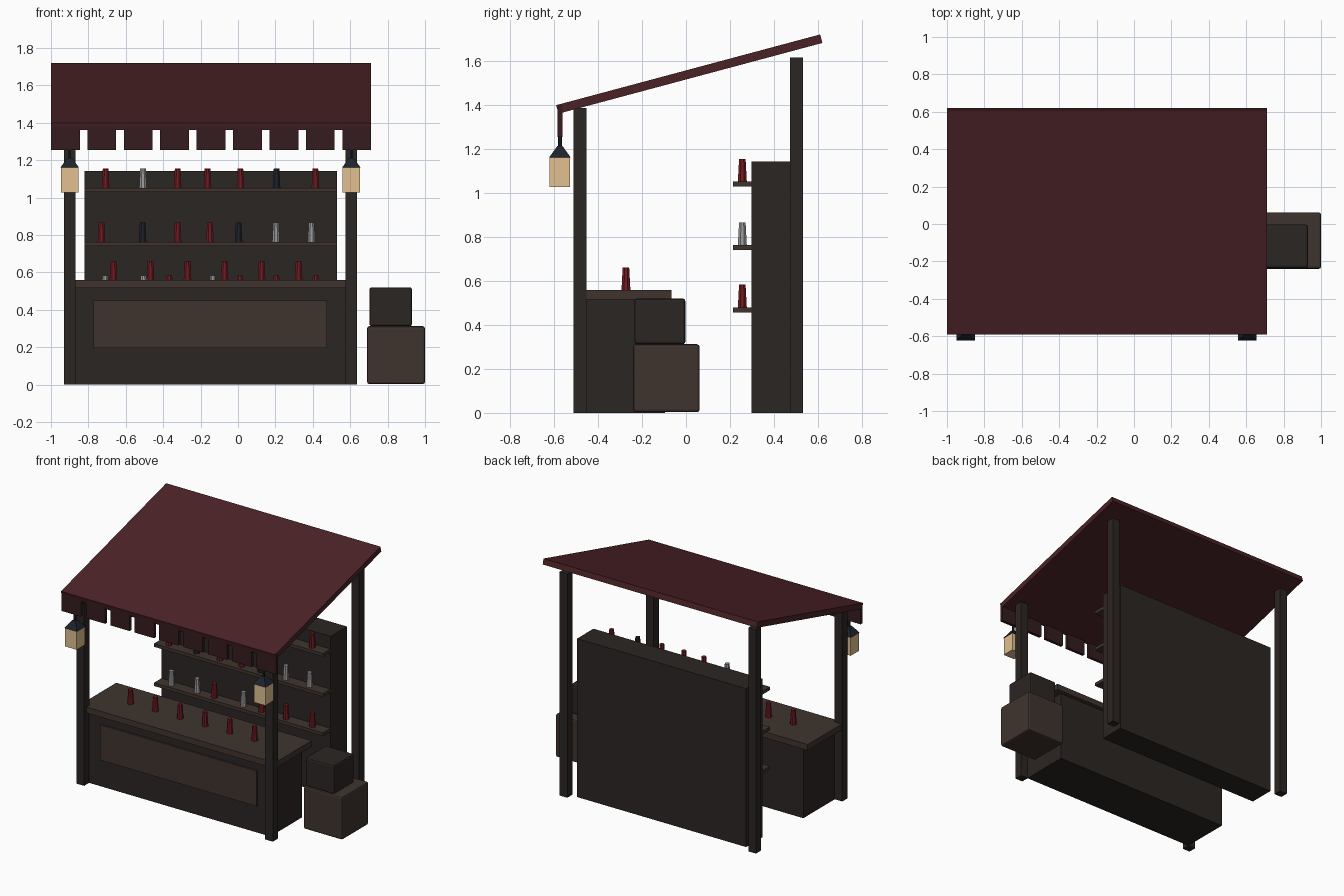
import bpy
import math

if "Cube" in bpy.data.objects:
    bpy.data.objects.remove(bpy.data.objects["Cube"])


def material(name, rgb):
    m = bpy.data.materials.new(name)
    m.diffuse_color = (*rgb, 1)
    m.use_nodes = True
    m.node_tree.nodes["Principled BSDF"].inputs["Base Color"].default_value = m.diffuse_color
    return m


DARK = material("dark_wood", (0.024, 0.019, 0.017))
BROWN = material("brown_wood", (0.05, 0.034, 0.027))
CLOTH = material("roof_cloth", (0.07, 0.016, 0.019))
TRIM = material("trim_cloth", (0.035, 0.012, 0.014))
RED = material("red_glass", (0.17, 0.011, 0.015))
GREY = material("grey_glass", (0.33, 0.33, 0.33))
NAVY = material("navy_metal", (0.013, 0.017, 0.026))
GLOW = material("lantern_glow", (0.75, 0.53, 0.28))


def box(name, x, y, z, mat, bevel=0):
    """Box from (min, max) ranges on each axis."""
    bpy.ops.mesh.primitive_cube_add(
        size=1, location=[(a + b) / 2 for a, b in (x, y, z)])
    ob = bpy.context.object
    ob.name = name
    ob.scale = [b - a for a, b in (x, y, z)]
    bpy.ops.object.transform_apply(location=False, rotation=False, scale=True)
    ob.data.materials.append(mat)
    if bevel:
        mod = ob.modifiers.new("bevel", 'BEVEL')
        mod.width = bevel
        mod.segments = 2
    return ob


def cone(name, x, y, z0, z1, r0, r1, sides, mat, turn=0):
    bpy.ops.mesh.primitive_cone_add(
        vertices=sides, radius1=r0, radius2=r1, depth=z1 - z0,
        location=(x, y, (z0 + z1) / 2), rotation=(0, 0, turn))
    ob = bpy.context.object
    ob.name = name
    ob.data.materials.append(mat)
    return ob


# Sloped roof
roof = box("roof", (-1.0, 0.71), (-0.606, 0.636), (1.52, 1.56), CLOTH)
roof.rotation_euler.x = math.radians(15)

# Valance flaps along the front edge
for i in range(9):
    x = -0.923 + i * 0.1947
    box("valance_flap", (x - 0.077, x + 0.077), (-0.584, -0.562), (1.255, 1.40), TRIM)

# Posts and hanging lanterns
for x in (-0.90, 0.606):
    box("front_post", (x - 0.03, x + 0.03), (-0.512, -0.453), (0, 1.385), DARK)
    box("back_post", (x - 0.03, x + 0.03), (0.472, 0.531), (0, 1.615), DARK)
    box("lantern_body", (x - 0.046, x + 0.046), (-0.62, -0.527), (1.027, 1.16), GLOW)
    cone("lantern_cap", x, -0.573, 1.16, 1.212, 0.07, 0.018, 4, NAVY, math.pi / 4)
    cone("lantern_hanger", x, -0.573, 1.21, 1.37, 0.009, 0.009, 6, NAVY)

# Counter
box("counter_body", (-0.87, 0.577), (-0.455, -0.095), (0, 0.517), DARK)
box("counter_top", (-0.926, 0.634), (-0.485, -0.065), (0.515, 0.558), BROWN)
box("counter_panel", (-0.773, 0.475), (-0.468, -0.45), (0.195, 0.45), BROWN)

# Back cabinet
box("back_cabinet", (-0.82, 0.53), (0.298, 0.485), (0, 1.143), DARK)


def bottles(xs, colours, y, z):
    for x, c in zip(xs, colours):
        mat = {"r": RED, "g": GREY, "n": NAVY}[c]
        cone("bottle", x, y, z, z + 0.103, 0.022, 0.016, 8, mat, math.pi / 8)


# Shelves with their bottles
rows = [
    (0.48, "ggrgrrr", (-0.71, -0.505, -0.367, -0.135, 0.01, 0.205, 0.415)),
    (0.763, "rnrrngg", (-0.73, -0.51, -0.323, -0.15, 0.003, 0.203, 0.393)),
    (1.052, "rgrrrnr", (-0.708, -0.508, -0.323, -0.163, 0.013, 0.206, 0.414)),
]
for z, colours, xs in rows:
    box("shelf", (-0.82, 0.53), (0.213, 0.30), (z - 0.023, z), BROWN)
    bottles(xs, colours, 0.256, z)

# Bottles on the counter
bottles([-0.666 + i * 0.198 for i in range(6)], "rrrrrr", -0.273, 0.558)

# Stacked crates
box("large_crate", (0.69, 1.0), (-0.24, 0.062), (0.003, 0.312), BROWN, 0.012)
box("small_crate", (0.702, 0.93), (-0.235, -0.003), (0.312, 0.52), DARK, 0.012)
